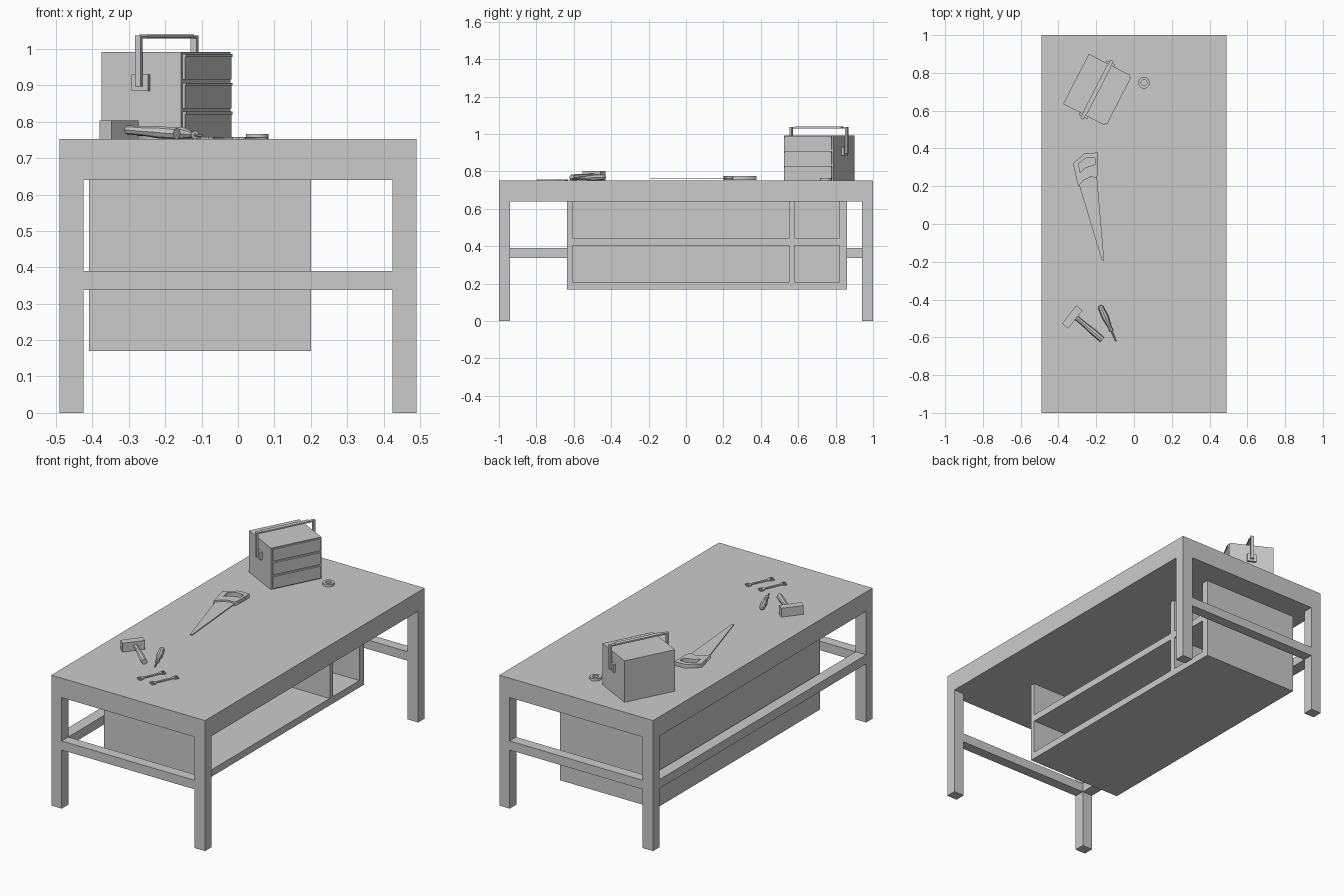
import bpy, bmesh, math
from mathutils import Matrix, Vector

cube = bpy.data.objects.get("Cube")
if cube:
    bpy.data.objects.remove(cube, do_unlink=True)

grey = bpy.data.materials.new("workshop_grey")
grey.use_nodes = True
grey.diffuse_color = (0.6, 0.6, 0.6, 1)
grey.node_tree.nodes["Principled BSDF"].inputs["Base Color"].default_value = (0.6, 0.6, 0.6, 1)


def add(name, mesh, matrix=Matrix()):
    mesh.materials.clear()
    mesh.materials.append(grey)
    mesh.transform(matrix)
    ob = bpy.data.objects.new(name, mesh)
    bpy.context.collection.objects.link(ob)
    return ob


def box(name, x, y, z, matrix=Matrix()):
    """Box from three (low, high) ranges."""
    bm = bmesh.new()
    bmesh.ops.create_cube(bm, size=1)
    for v in bm.verts:
        v.co = [r[0] if c < 0 else r[1] for c, r in zip(v.co, (x, y, z))]
    mesh = bpy.data.meshes.new(name)
    bm.to_mesh(mesh)
    bm.free()
    return add(name, mesh, matrix)


def plate(name, loops, z0, z1, matrix=Matrix()):
    """Flat plate cut from outlines; inner loops become holes."""
    cu = bpy.data.curves.new(name + "_outline", "CURVE")
    cu.dimensions = "2D"
    cu.fill_mode = "BOTH"
    cu.extrude = (z1 - z0) / 2
    for pts in loops:
        sp = cu.splines.new("POLY")
        sp.points.add(len(pts) - 1)
        sp.use_cyclic_u = True
        for p, co in zip(sp.points, pts):
            p.co = (co[0], co[1], 0, 1)
    tmp = bpy.data.objects.new(name + "_outline", cu)
    mesh = bpy.data.meshes.new_from_object(tmp)
    bpy.data.objects.remove(tmp)
    bpy.data.curves.remove(cu)
    return add(name, mesh, matrix @ Matrix.Translation((0, 0, (z0 + z1) / 2)))


def turned(name, start, end, profile, sides=10):
    """Lathed shape: profile holds (fraction along axis, radius)."""
    a, b = Vector(start), Vector(end)
    rot = (b - a).to_track_quat("Z", "Y").to_matrix().to_4x4()
    bm = bmesh.new()
    rings = []
    for t, r in profile:
        rings.append([bm.verts.new((r * math.cos(k * math.tau / sides),
                                    r * math.sin(k * math.tau / sides),
                                    t * (b - a).length)) for k in range(sides)])
    for lo, hi in zip(rings, rings[1:]):
        for k in range(sides):
            j = (k + 1) % sides
            bm.faces.new((lo[k], lo[j], hi[j], hi[k]))
    bm.faces.new(rings[0][::-1])
    bm.faces.new(rings[-1])
    mesh = bpy.data.meshes.new(name)
    bm.to_mesh(mesh)
    bm.free()
    return add(name, mesh, Matrix.Translation(a) @ rot)


def circle(r, n=20):
    return [(r * math.cos(k * math.tau / n), r * math.sin(k * math.tau / n)) for k in range(n)]


def placed(x, y, z, angle):
    return Matrix.Translation((x, y, z)) @ Matrix.Rotation(angle, 4, "Z")


# Table frame
TOP = 0.752
HX, INX, INY = 0.49, 0.424, 0.94
RAIL = (0.338, 0.39)
box("table_top", (-HX, HX), (-1, 1), (0.64, TOP))
for end, y in (("front", (-1, -INY)), ("back", (INY, 1))):
    for side, x in (("right", (-HX, -INX)), ("left", (INX, HX))):
        box(f"{end}_{side}_leg", x, y, (0, 0.64))
    box(f"{end}_rail", (-INX, INX), y, RAIL)
box("side_rail", (-HX, -INX), (-INY, INY), RAIL)

# Open cabinet under the top
CX, INNER = (-0.41, 0.20), (-0.39, 0.20)
box("cabinet_back", (-0.41, -0.39), (-0.635, 0.86), (0.17, 0.64))
box("cabinet_floor", INNER, (-0.635, 0.86), (0.17, 0.21))
box("cabinet_front_side", INNER, (-0.635, -0.608), (0.21, 0.64))
box("cabinet_back_side", INNER, (0.82, 0.86), (0.21, 0.64))
box("cabinet_shelf", INNER, (-0.608, 0.82), (0.405, 0.445))
for name, z in (("lower", (0.21, 0.405)), ("upper", (0.445, 0.64))):
    box(f"{name}_divider", INNER, (0.55, 0.58), z)

# Toolbox with three drawers and a carrying handle
M = placed(-0.196, 0.711, TOP, math.radians(-27.2))
box("toolbox_body", (-0.125, 0.121), (-0.149, 0.149), (0, 0.239), M)
for i in range(3):
    z = 0.006 + i * 0.079
    box(f"drawer_{i + 1}", (0.12, 0.128), (-0.14, 0.14), (z, z + 0.07), M)
    box(f"drawer_lip_{i + 1}", (0.127, 0.131), (-0.14, 0.14), (z + 0.062, z + 0.07), M)
for s, side in ((-1, "front"), (1, "back")):
    def span(a, b):
        return tuple(sorted((s * a, s * b)))
    box(f"handle_mount_{side}", (-0.025, 0.025), span(0.148, 0.162), (0.133, 0.178), M)
    box(f"handle_arm_{side}", (-0.009, 0.009), span(0.162, 0.174), (0.145, 0.285), M)
box("handle_bar", (-0.009, 0.009), (-0.174, 0.174), (0.277, 0.284), M)
box("handle_grip", (-0.012, 0.012), (-0.14, 0.14), (0.279, 0.287), M)

# Tape roll
plate("tape_roll", [circle(0.031), circle(0.016)], 0, 0.014, placed(0.053, 0.748, TOP, 0))

# Hand saw
plate("saw_handle", [
    [(-0.26, 0.375), (-0.19, 0.378), (-0.19, 0.275), (-0.198, 0.245), (-0.23, 0.25),
     (-0.268, 0.23), (-0.296, 0.2), (-0.323, 0.32)],
    [(-0.25, 0.352), (-0.205, 0.348), (-0.207, 0.315), (-0.262, 0.297),
     (-0.285, 0.272), (-0.294, 0.32)]], TOP + 0.001, TOP + 0.023)
plate("saw_blade", [[(-0.296, 0.225), (-0.197, 0.26), (-0.158, -0.193), (-0.17, -0.193)]],
      TOP + 0.009, TOP + 0.014)

# Hammer
H = placed(-0.325, -0.49, TOP, math.radians(-38))
head = box("hammer_head", (-0.021, 0.021), (-0.064, 0.058), (0, 0.051), H)
turned("hammer_handle", (-0.322, -0.482, TOP + 0.027), (-0.168, -0.612, TOP + 0.015),
       [(0, 0.012), (0.4, 0.013), (0.7, 0.017), (1, 0.016)], 8)

# Screwdriver
turned("screwdriver_handle", (-0.18, -0.432, TOP + 0.018), (-0.118, -0.568, TOP + 0.012),
       [(0, 0.009), (0.06, 0.015), (0.45, 0.018), (0.75, 0.012), (0.85, 0.009), (1, 0.012)], 8)
turned("screwdriver_shaft", (-0.12, -0.564, TOP + 0.012), (-0.095, -0.622, TOP + 0.008),
       [(0, 0.004), (0.8, 0.004), (1, 0.0025)], 6)

# Two open-ended spanners
half = [(0.062, 0.0), (0.066, 0.008), (0.084, 0.008), (0.078, 0.018), (0.06, 0.016), (0.05, 0.006)]
right_end = half + [(x, -y) for x, y in half[:0:-1]]
upper = [(x, y) for x, y in half]
outline = upper + [(-x, y) for x, y in reversed(half)]
outline += [(-x, -y) for x, y in half[1:]] + [(x, -y) for x, y in half[:0:-1]]
for name, x, y, ang in (("spanner_one", -0.055, -0.71, 66), ("spanner_two", 0.033, -0.718, 65)):
    plate(name, [outline], 0, 0.006, placed(x, y, TOP, math.radians(ang)))
